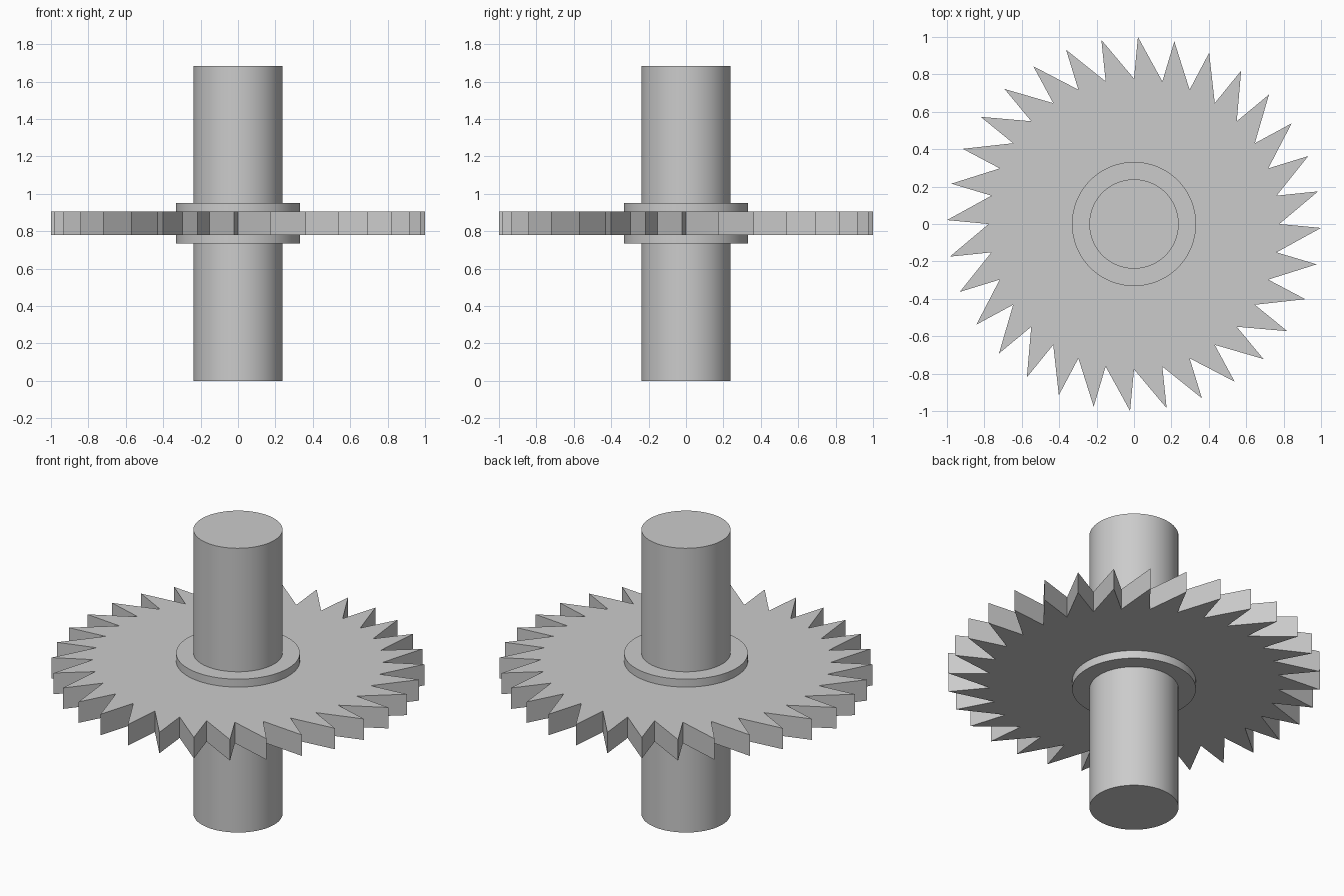
import bpy, bmesh
from math import cos, sin, radians

if "Cube" in bpy.data.objects:
    bpy.data.objects.remove(bpy.data.objects["Cube"])

TEETH = 32
MID_Z = 0.842


def extrude_outline(name, points, z0, z1):
    """Closed prism from a 2D outline."""
    bm = bmesh.new()
    face = bm.faces.new([bm.verts.new((x, y, z0)) for x, y in points])
    ext = bmesh.ops.extrude_face_region(bm, geom=[face])
    top = [v for v in ext["geom"] if isinstance(v, bmesh.types.BMVert)]
    bmesh.ops.translate(bm, verts=top, vec=(0, 0, z1 - z0))
    bmesh.ops.recalc_face_normals(bm, faces=bm.faces)
    mesh = bpy.data.meshes.new(name)
    bm.to_mesh(mesh)
    bm.free()
    obj = bpy.data.objects.new(name, mesh)
    bpy.context.collection.objects.link(obj)
    return obj


def cylinder(name, radius, z0, z1):
    bpy.ops.mesh.primitive_cylinder_add(vertices=64, radius=radius, depth=z1 - z0,
                                        location=(0, 0, (z0 + z1) / 2))
    obj = bpy.context.object
    obj.name = name
    bpy.ops.object.shade_smooth_by_angle(angle=radians(30))
    return obj


# toothed disc: each root is followed by a slanted, saw-like tip
outline = []
for i in range(TEETH):
    a = radians(360 / TEETH * i)
    tip = a - radians(1.2)
    outline.append((cos(tip), sin(tip)))
    outline.append((0.777 * cos(a), 0.777 * sin(a)))
extrude_outline("toothed_disc", outline, MID_Z - 0.062, MID_Z + 0.062)

# hub collar on both faces of the disc
cylinder("hub_collar", 0.332, MID_Z - 0.109, MID_Z + 0.109)

# through shaft
cylinder("shaft", 0.239, 0, 2 * MID_Z - 0.002)
